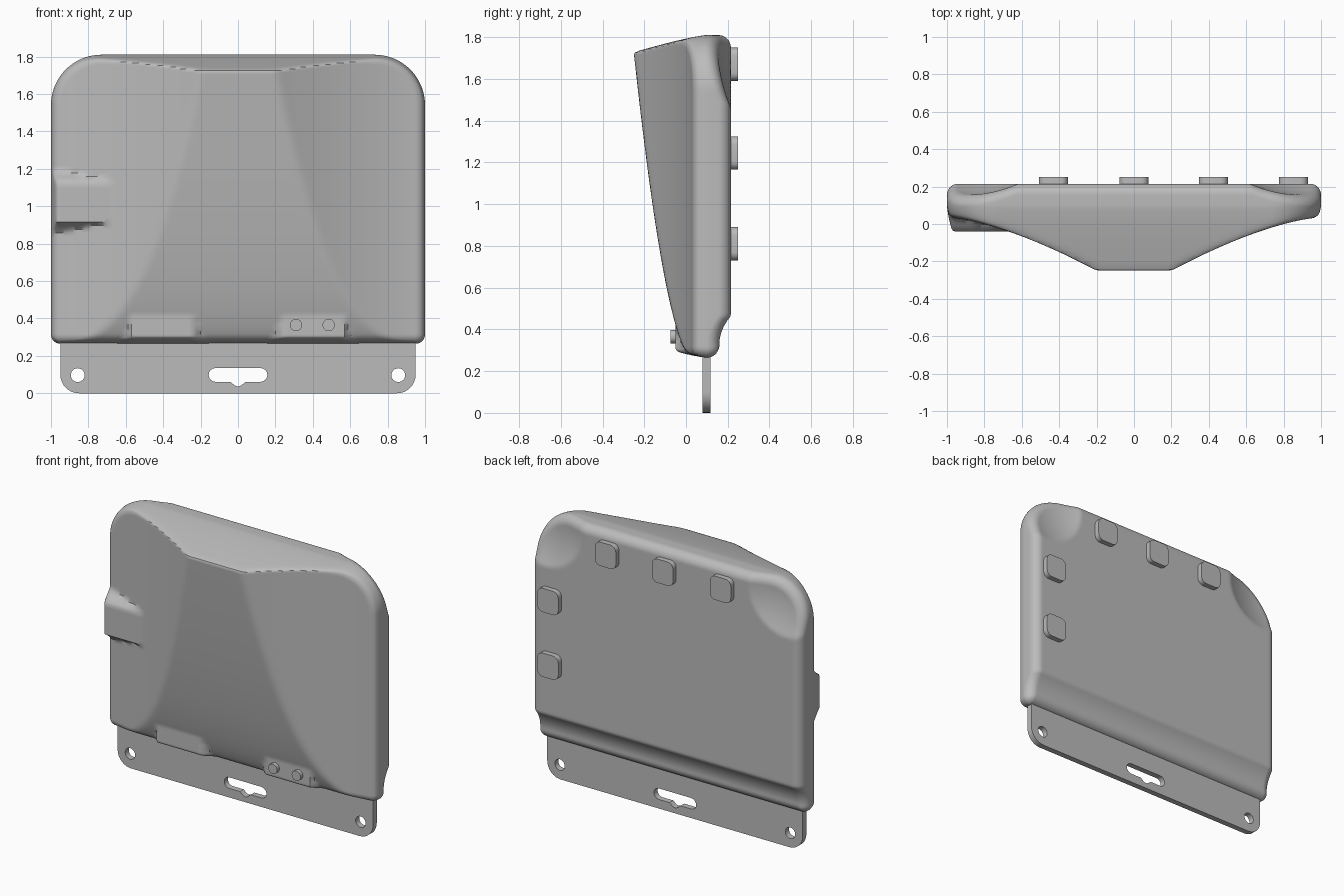
import bpy, bmesh, math

cube = bpy.data.objects.get("Cube")
if cube:
    bpy.data.objects.remove(cube)

grey = bpy.data.materials.new("plain_grey")
grey.use_nodes = True
GREY = (0.5, 0.5, 0.5, 1)
grey.diffuse_color = GREY
grey.node_tree.nodes["Principled BSDF"].inputs["Base Color"].default_value = GREY

BOTTOM, TOP = 0.265, 1.81
R_TOP, R_BOTTOM = 0.27, 0.05


def finish(obj, angle):
    obj.data.materials.clear()
    obj.data.materials.append(grey)
    bpy.ops.object.select_all(action='DESELECT')
    obj.select_set(True)
    bpy.context.view_layer.objects.active = obj
    bpy.ops.object.shade_smooth_by_angle(angle=math.radians(angle))


# ---- flat parts: outlines with optional holes, extruded along y ----
def arc(cx, cz, r, start, end, n=8):
    angles = [math.radians(start + (end - start) * i / n) for i in range(n + 1)]
    return [(cx + r * math.cos(a), cz + r * math.sin(a)) for a in angles]


def rounded_rect(x0, x1, z0, z1, r, n=6):
    return (arc(x1 - r, z1 - r, r, 0, 90, n) + arc(x0 + r, z1 - r, r, 90, 180, n)
            + arc(x0 + r, z0 + r, r, 180, 270, n) + arc(x1 - r, z0 + r, r, 270, 360, n))


def slab(name, loops, y0, y1):
    curve = bpy.data.curves.new(name, 'CURVE')
    curve.dimensions = '2D'
    curve.fill_mode = 'BOTH'
    curve.extrude = (y1 - y0) / 2
    for loop in loops:
        spline = curve.splines.new('POLY')
        spline.points.add(len(loop) - 1)
        for p, (x, z) in zip(spline.points, loop):
            p.co = (x, z, 0, 1)
        spline.use_cyclic_u = True
    obj = bpy.data.objects.new(name, curve)
    bpy.context.collection.objects.link(obj)
    obj.rotation_euler.x = math.pi / 2
    obj.location.y = (y0 + y1) / 2
    bpy.ops.object.select_all(action='DESELECT')
    obj.select_set(True)
    bpy.context.view_layer.objects.active = obj
    bpy.ops.object.convert(target='MESH')
    obj = bpy.context.view_layer.objects.active
    bm = bmesh.new()
    bm.from_mesh(obj.data)
    bmesh.ops.remove_doubles(bm, verts=bm.verts, dist=1e-5)
    bmesh.ops.recalc_face_normals(bm, faces=bm.faces)
    bm.to_mesh(obj.data)
    bm.free()
    finish(obj, 30)


# ---- housing surfaces ----
def half_width(z):
    if z > TOP - R_TOP:
        return 1 - R_TOP + math.sqrt(max(0, R_TOP ** 2 - (z - TOP + R_TOP) ** 2))
    if z < BOTTOM + R_BOTTOM:
        return 1 - R_BOTTOM + math.sqrt(max(0, R_BOTTOM ** 2 - (BOTTOM + R_BOTTOM - z) ** 2))
    return 1


def edge_distance(x, z):
    a = abs(x)
    for r, dz in ((R_TOP, z - (TOP - R_TOP)), (R_BOTTOM, BOTTOM + R_BOTTOM - z)):
        if dz > 0 and a > 1 - r:
            return max(0, r - math.hypot(a - 1 + r, dz))
    return max(0, min(1 - a, TOP - z, z - BOTTOM))


def rounding(d, r):
    return r - math.sqrt(r * r - (r - d) ** 2) if d < r else 0


def smooth_max(a, b, k):
    h = max(0, k - abs(a - b)) / k
    return max(a, b) + h * h * k / 4


def raised(offset, flat, flare, y):
    # flat pad whose flanks sweep back in a concave curve
    t = min(1, max(0, abs(offset) - flat) / flare)
    return y + 0.11 * t ** 0.75 if t < 1 else 1


def front(x, z):
    d = edge_distance(x, z)
    wings = 0.035 - 0.285 * ((1 - abs(x)) / 0.8) ** 1.5
    middle = 0.03 - 0.28 * max(0, (z - BOTTOM) / 1.46) ** 0.56
    y = smooth_max(wings, middle, 0.012)
    y = min(y, raised(abs(x) - 0.4, 0.17, 0.13, -0.05))
    if x < 0:
        y = min(y, raised(z - 1.025, 0.11, 0.1, -0.04))
    return smooth_max(y, 0.05 - d / 0.27, 0.04) + rounding(d, 0.05)


def back(x, z):
    y = 0.215
    if z < 0.465:                                  # recessed lower band
        y -= 0.055 * (1 - (max(0, z - 0.33) / 0.135) ** 2)
    q = math.hypot(abs(x) - 0.9, z - 1.74) / 0.28  # corner scoops
    if q < 1:
        y -= 0.06 * (1 - q * q)
    return y - rounding(edge_distance(x, z), 0.06)


def housing(cols=140, rows=120):
    def spread(i, n):
        return math.sin(math.pi / 2 * (2 * i / n - 1))

    bm = bmesh.new()
    sheets = []
    for surface in (front, back):
        sheet = []
        for j in range(rows + 1):
            z = (TOP + BOTTOM) / 2 + (TOP - BOTTOM) / 2 * spread(j, rows)
            w = half_width(z)
            xs = [w * spread(i, cols) for i in range(cols + 1)]
            sheet.append([bm.verts.new((x, surface(x, z), z)) for x in xs])
        for lo, hi in zip(sheet, sheet[1:]):
            for i in range(cols):
                bm.faces.new((lo[i], lo[i + 1], hi[i + 1], hi[i]))
        sheets.append(sheet)
    # side wall joining the two sheets
    rims = [s[0] + [r[-1] for r in s[1:]] + s[-1][-2::-1] + [r[0] for r in s[-2:0:-1]]
            for s in sheets]
    f, b = rims
    for i in range(len(f)):
        k = (i + 1) % len(f)
        bm.faces.new((f[i], b[i], b[k], f[k]))
    bmesh.ops.recalc_face_normals(bm, faces=bm.faces)
    mesh = bpy.data.meshes.new("housing")
    bm.to_mesh(mesh)
    bm.free()
    obj = bpy.data.objects.new("housing", mesh)
    bpy.context.collection.objects.link(obj)
    finish(obj, 35)


housing()

# ---- mounting plate with two screw holes and a keyed slot ----
plate = ([(0.95, 0.4), (-0.95, 0.4)] + arc(-0.85, 0.1, 0.1, 180, 270)
         + arc(0.85, 0.1, 0.1, 270, 360))
slot = (arc(0.12, 0.098, 0.037, -90, 90) + arc(-0.12, 0.098, 0.037, 90, 270)
        + [(-0.04, 0.061)] + arc(0, 0.07, 0.033, 225, 315) + [(0.04, 0.061)])
holes = [arc(s * 0.857, 0.097, 0.037, 0, 345, 23) for s in (-1, 1)]
slab("mounting_plate", [plate, slot] + holes, 0.078, 0.117)

# ---- rear pegs and front buttons ----
for i, (x, z) in enumerate([(-0.43, 1.67), (0, 1.67), (0.425, 1.67),
                            (0.853, 1.245), (0.853, 0.81)]):
    slab(f"rear_peg_{i + 1}",
         [rounded_rect(x - 0.078, x + 0.078, z - 0.08, z + 0.08, 0.04)], 0.17, 0.25)
for i, x in enumerate((0.31, 0.485)):
    slab(f"button_{i + 1}", [arc(x, 0.365, 0.033, 0, 350, 35)], -0.075, 0.0)
